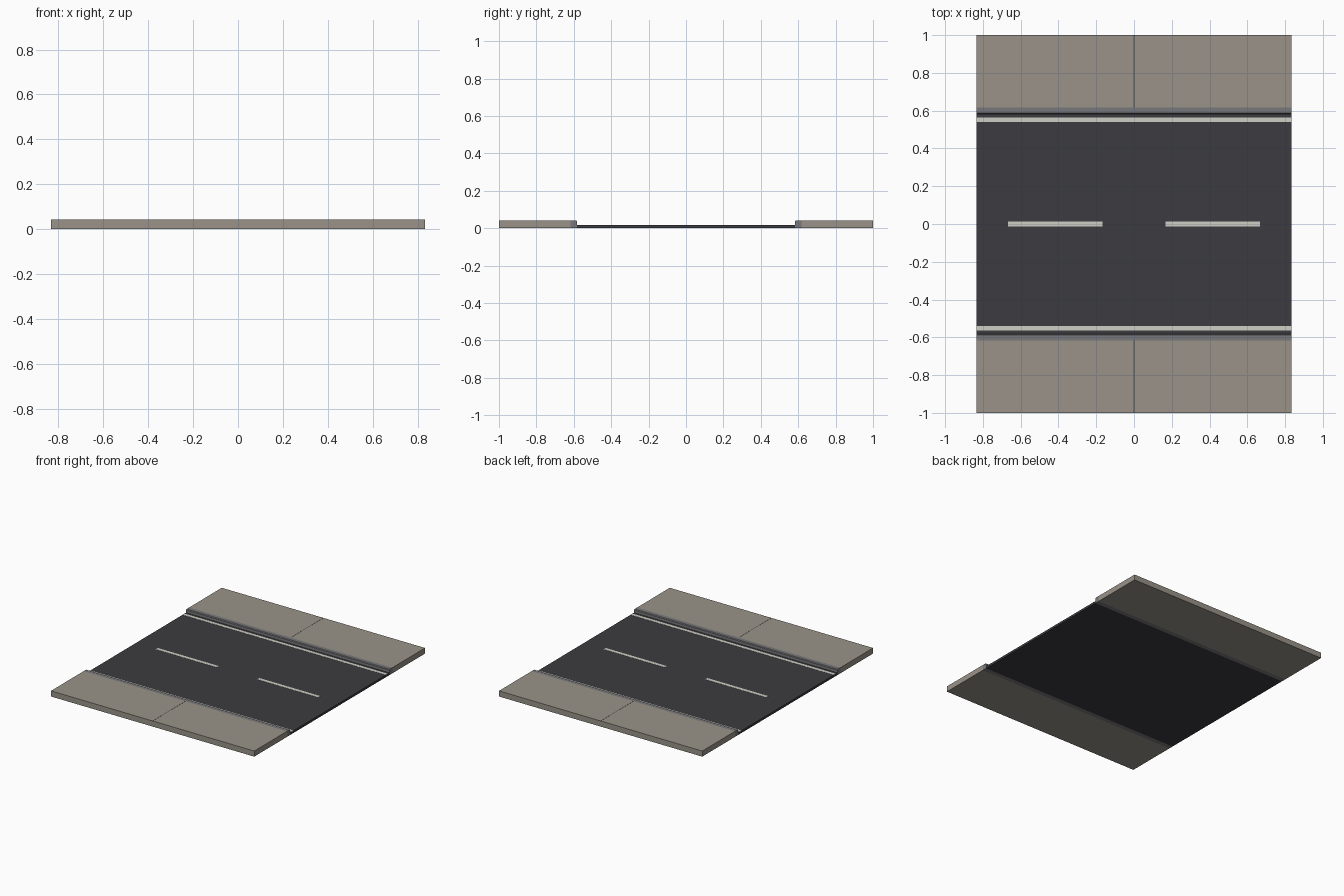
import bpy

if "Cube" in bpy.data.objects:
    bpy.data.objects.remove(bpy.data.objects["Cube"])

L = 1.667          # tile length along x
ROAD_Z = 0.0167    # road surface height
WALK_Z = 0.0417    # pavement height


def material(name, rgb):
    m = bpy.data.materials.new(name)
    m.diffuse_color = (*rgb, 1)
    m.use_nodes = True
    m.node_tree.nodes["Principled BSDF"].inputs["Base Color"].default_value = m.diffuse_color
    return m


asphalt = material("asphalt", (0.045, 0.043, 0.05))
paint = material("paint", (0.62, 0.62, 0.56))
kerb_grey = material("kerb_grey", (0.19, 0.19, 0.2))
paving = material("paving", (0.32, 0.29, 0.25))
joint_dark = material("joint_dark", (0.08, 0.075, 0.07))


def box(name, x0, x1, y0, y1, z0, z1, mat):
    y0, y1 = sorted((y0, y1))
    bpy.ops.mesh.primitive_cube_add(
        size=1, location=((x0 + x1) / 2, (y0 + y1) / 2, (z0 + z1) / 2))
    ob = bpy.context.object
    ob.name = name
    ob.scale = (x1 - x0, y1 - y0, z1 - z0)
    bpy.ops.object.transform_apply(location=False, rotation=False, scale=True)
    ob.data.materials.append(mat)
    return ob


def extrude_x(name, profile, mat):
    """Sweep a closed (y, z) profile along the tile length."""
    n = len(profile)
    verts = [(x, y, z) for x in (-L / 2, L / 2) for y, z in profile]
    faces = [tuple(range(n))[::-1], tuple(range(n, 2 * n))]
    faces += [(i, (i + 1) % n, n + (i + 1) % n, n + i) for i in range(n)]
    me = bpy.data.meshes.new(name)
    me.from_pydata(verts, [], faces)
    me.materials.append(mat)
    ob = bpy.data.objects.new(name, me)
    bpy.context.collection.objects.link(ob)
    return ob


# Road slab
box("road", -L / 2, L / 2, -0.583, 0.583, 0, ROAD_Z, asphalt)

# Dashed centre line
for i, cx in enumerate((-0.4167, 0.4167)):
    box(f"centre_dash_{i}", cx - 0.25, cx + 0.25, -0.0125, 0.0125,
        ROAD_Z - 0.002, ROAD_Z + 0.001, paint)

for side, s in (("front", -1), ("back", 1)):
    # Edge line
    box(f"edge_line_{side}", -L / 2, L / 2, s * 0.54, s * 0.563,
        ROAD_Z - 0.002, ROAD_Z + 0.001, paint)
    # Kerb with a chamfered road edge
    prof = [(0.583, 0), (0.617, 0), (0.617, WALK_Z),
            (0.588, WALK_Z), (0.583, WALK_Z - 0.005)]
    if s < 0:
        prof = [(-y, z) for y, z in reversed(prof)]
    extrude_x(f"kerb_{side}", prof, kerb_grey)
    # Pavement and its expansion joint
    box(f"pavement_{side}", -L / 2, L / 2, s * 0.617, s * 1.0, 0, WALK_Z, paving)
    box(f"pavement_joint_{side}", -0.002, 0.002, s * 0.617, s * 1.0,
        WALK_Z - 0.002, WALK_Z + 0.0005, joint_dark)
